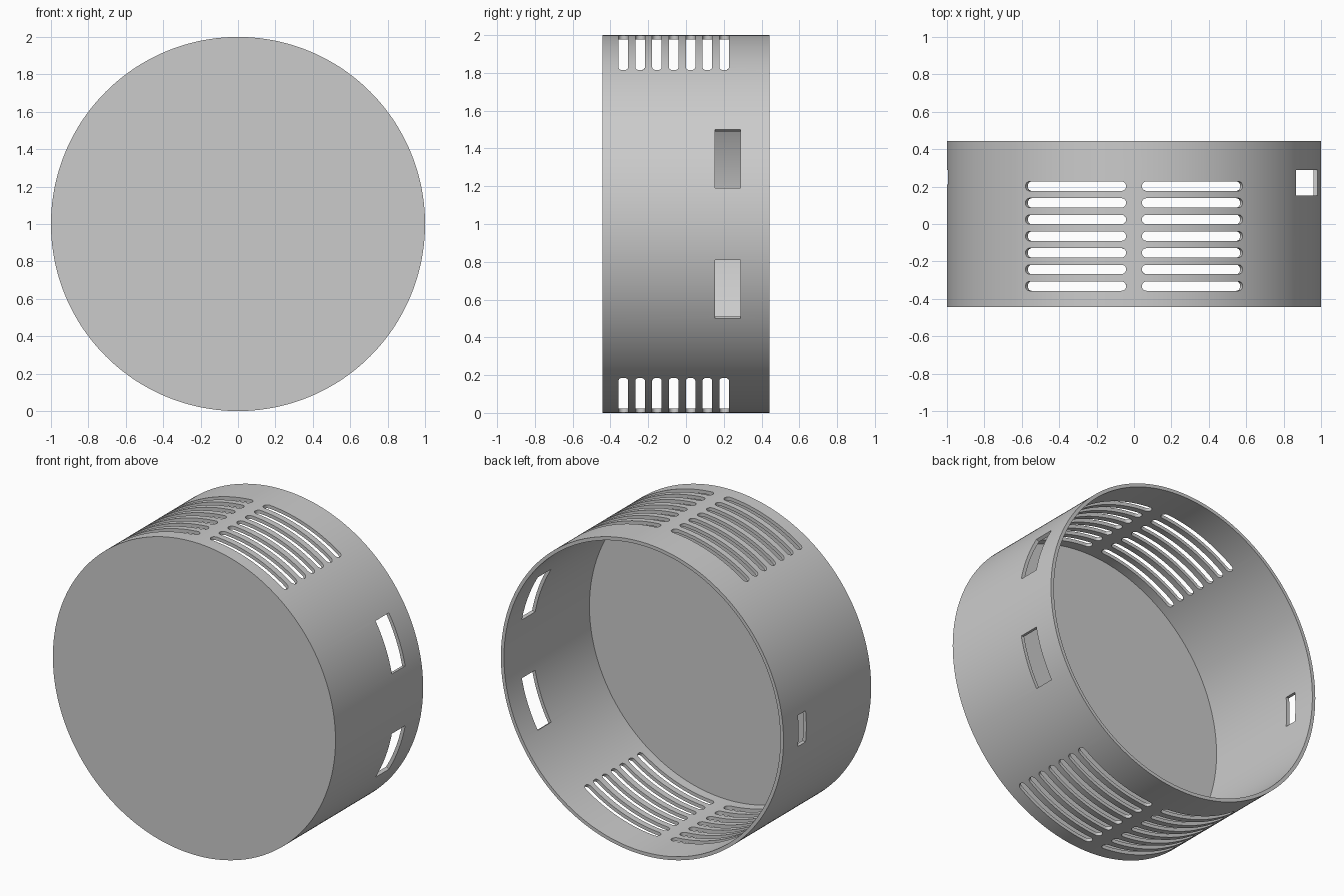
import bpy, bmesh
from math import sin, cos, pi, radians

cube = bpy.data.objects.get("Cube")
if cube:
    bpy.data.objects.remove(cube, do_unlink=True)

R, WALL, HALF = 1.0, 0.022, 0.443
SEGMENTS = 240


def make_object(name, bm):
    bmesh.ops.recalc_face_normals(bm, faces=bm.faces)
    mesh = bpy.data.meshes.new(name)
    bm.to_mesh(mesh)
    bm.free()
    obj = bpy.data.objects.new(name, mesh)
    bpy.context.collection.objects.link(obj)
    return obj


def polar(r, angle, y):
    # Angle is measured from +x towards +z around the drum axis
    return (r * cos(angle), y, R + r * sin(angle))


def add_cutter(bm, outline):
    # Extrude an (angle, y) outline radially through the wall
    inner = [bm.verts.new(polar(0.88, a, y)) for a, y in outline]
    outer = [bm.verts.new(polar(1.15, a, y)) for a, y in outline]
    bm.faces.new(inner[::-1])
    bm.faces.new(outer)
    n = len(outline)
    for i in range(n):
        j = (i + 1) % n
        bm.faces.new((inner[i], inner[j], outer[j], outer[i]))


def slot_outline(start, end, y, half):
    # Long slot with semicircular ends
    points = []
    for centre, turn in ((end - half, -pi / 2), (start + half, pi / 2)):
        for k in range(11):
            t = turn + pi * k / 10
            points.append((centre + half * cos(t), y + half * sin(t)))
    return points


def window_outline(start, end, y0, y1):
    return [(start, y0), (end, y0), (end, y1), (start, y1)]


# Drum: a cup closed at the front and open at the back
bm = bmesh.new()
profile = [(R, -HALF), (R, HALF), (R - WALL, HALF), (R - WALL, -HALF + WALL)]
rings = [[bm.verts.new(polar(r, 2 * pi * i / SEGMENTS, y)) for i in range(SEGMENTS)]
         for r, y in profile]
for a, b in zip(rings, rings[1:]):
    for i in range(SEGMENTS):
        j = (i + 1) % SEGMENTS
        bm.faces.new((a[i], a[j], b[j], b[i]))
bm.faces.new(rings[0])
bm.faces.new(rings[-1])
drum = make_object("drum_housing", bm)

# Cutters: vent slots at top and bottom, windows in the sides
bm = bmesh.new()
for middle in (pi / 2, -pi / 2):
    for side in (-1, 1):
        a, b = sorted((middle + side * radians(2.4), middle + side * radians(35.5)))
        for row in range(7):
            add_cutter(bm, slot_outline(a, b, -0.332 + 0.089 * row, 0.025))
for a, b in ((11, 30), (-30, -11)):
    add_cutter(bm, window_outline(radians(a), radians(b), 0.153, 0.288))
add_cutter(bm, window_outline(pi - 0.1, pi + 0.1, 0.212, 0.29))
cutter = make_object("opening_cutter", bm)
cutter.hide_render = True

# Cut the openings
cut = drum.modifiers.new("openings", 'BOOLEAN')
cut.operation = 'DIFFERENCE'
cut.solver = 'EXACT'
cut.object = cutter
bpy.ops.object.select_all(action='DESELECT')
drum.select_set(True)
bpy.context.view_layer.objects.active = drum
bpy.ops.object.modifier_apply(modifier=cut.name)
bpy.data.objects.remove(cutter, do_unlink=True)

# Plain grey finish
grey = bpy.data.materials.new("plain_grey")
grey.use_nodes = True
colour = (0.6, 0.6, 0.6, 1)
grey.diffuse_color = colour
grey.node_tree.nodes["Principled BSDF"].inputs["Base Color"].default_value = colour
drum.data.materials.clear()
drum.data.materials.append(grey)
bpy.ops.object.shade_smooth_by_angle(angle=radians(30))
